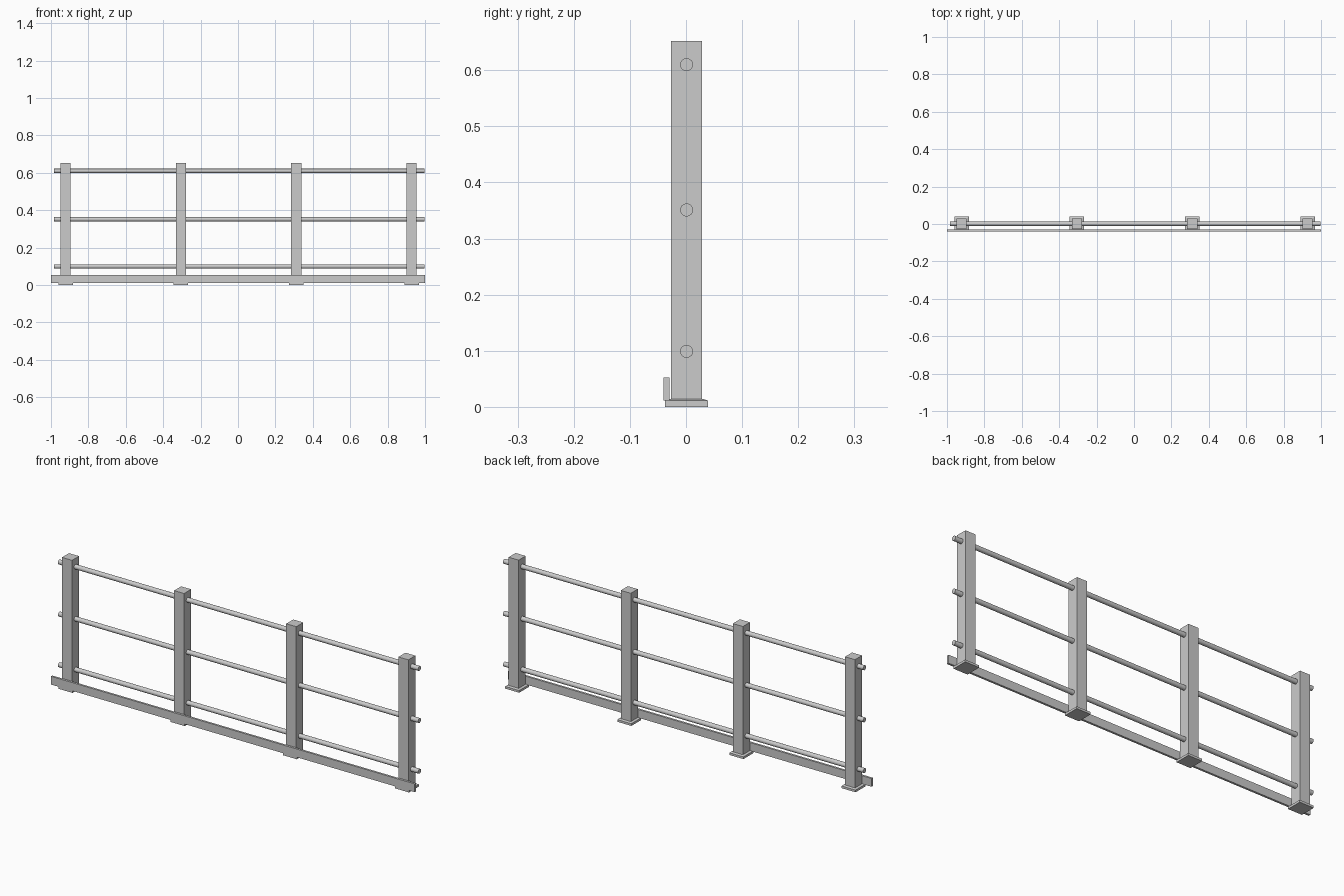
import bpy, bmesh, math
from mathutils import Matrix

if "Cube" in bpy.data.objects:
    bpy.data.objects.remove(bpy.data.objects["Cube"])


def finish(name, bm):
    bmesh.ops.recalc_face_normals(bm, faces=bm.faces)
    mesh = bpy.data.meshes.new(name)
    bm.to_mesh(mesh)
    bm.free()
    ob = bpy.data.objects.new(name, mesh)
    bpy.context.collection.objects.link(ob)
    return ob


def stacked(name, x, y, levels):
    """Square loft through (half width, z) levels."""
    bm = bmesh.new()
    rings = [[bm.verts.new((x + sx * h, y + sy * h, z))
              for sx, sy in ((-1, -1), (1, -1), (1, 1), (-1, 1))] for h, z in levels]
    for a, b in zip(rings, rings[1:]):
        for i in range(4):
            j = (i + 1) % 4
            bm.faces.new((a[i], a[j], b[j], b[i]))
    bm.faces.new(rings[0])
    bm.faces.new(rings[-1])
    return finish(name, bm)


Y = 0.001  # centre line of posts and rails

# Posts with chamfered base plates
for i in range(4):
    x = -0.922 + i * 0.6167
    stacked(f"post_{i + 1}", x, Y, [(0.0275, 0.012), (0.0275, 0.652)])
    stacked(f"base_plate_{i + 1}", x, Y, [(0.0385, 0), (0.0385, 0.011), (0.029, 0.0145)])

# Round rails passing through the posts
x0, x1 = -0.983, 0.998
for name, z in (("bottom_rail", 0.099), ("middle_rail", 0.351), ("top_rail", 0.61)):
    bm = bmesh.new()
    m = Matrix.Translation(((x0 + x1) / 2, Y, z)) @ Matrix.Rotation(math.pi / 2, 4, 'Y')
    bmesh.ops.create_cone(bm, cap_ends=True, segments=24, radius1=0.0115, radius2=0.0115,
                          depth=x1 - x0, matrix=m)
    ob = finish(name, bm)
    bpy.ops.object.select_all(action='DESELECT')
    ob.select_set(True)
    bpy.context.view_layer.objects.active = ob
    bpy.ops.object.shade_smooth_by_angle(angle=math.radians(35))

# Toe board along the front
bm = bmesh.new()
bmesh.ops.create_cube(bm, size=1, matrix=Matrix.Translation((0, -0.035, 0.032))
                      @ Matrix.Diagonal((2, 0.0105, 0.041, 1)))
finish("toe_board", bm)
